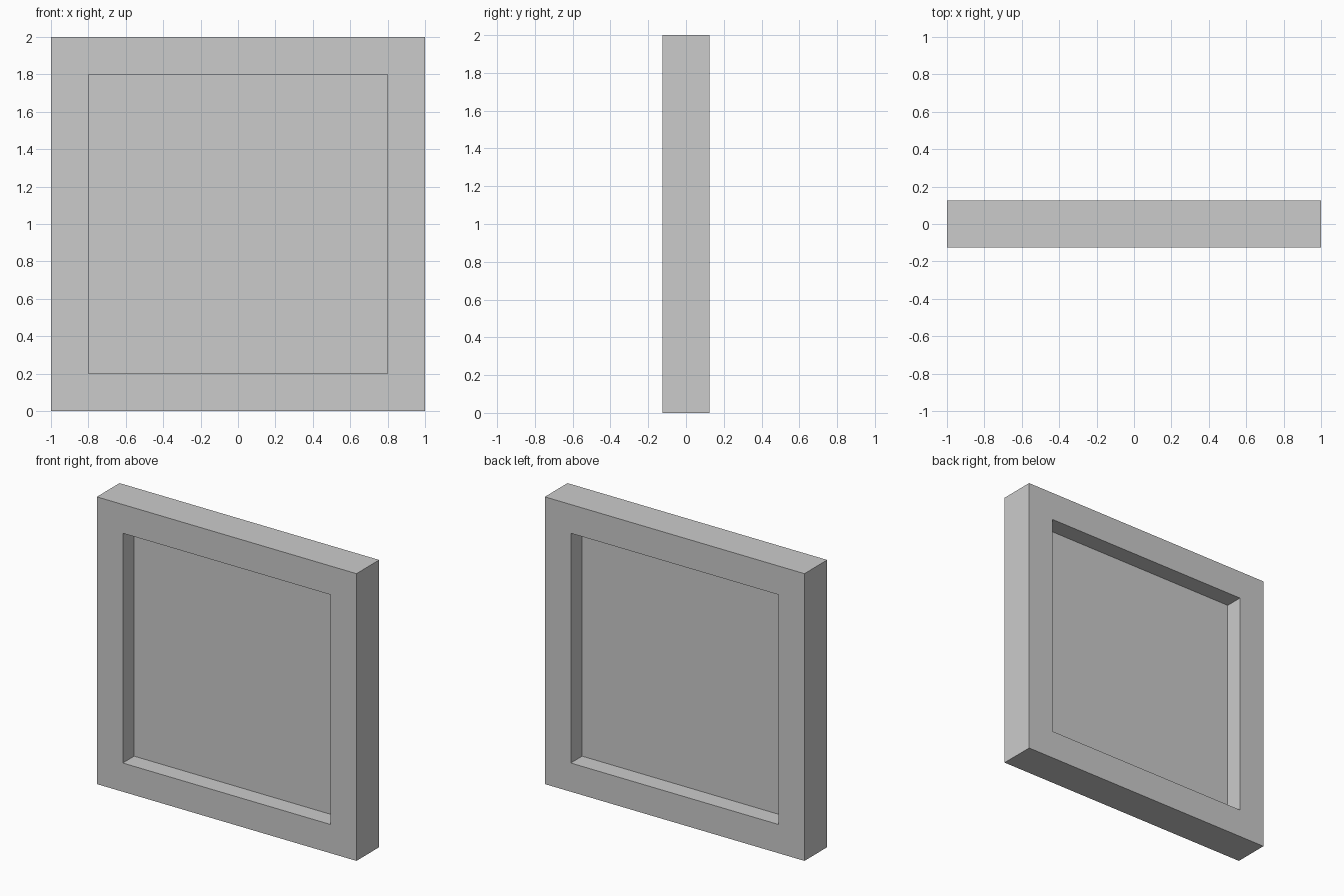
import bpy, bmesh

if "Cube" in bpy.data.objects:
    bpy.data.objects.remove(bpy.data.objects["Cube"])

SIZE, BORDER, DEPTH = 2.0, 0.2, 0.25


def square(bm, half, y):
    """Loop of four vertices in the XZ plane, centred at z = 1."""
    return [bm.verts.new((sx * half, y, SIZE / 2 + sz * half))
            for sx, sz in ((-1, -1), (1, -1), (1, 1), (-1, 1))]


def finish(bm, name):
    mesh = bpy.data.meshes.new(name)
    bm.to_mesh(mesh)
    bm.free()
    obj = bpy.data.objects.new(name, mesh)
    bpy.context.collection.objects.link(obj)
    return obj


half = SIZE / 2
inner = half - BORDER

# Square frame: four loops bridged around the border section
bm = bmesh.new()
loops = [square(bm, half, -DEPTH / 2), square(bm, half, DEPTH / 2),
         square(bm, inner, DEPTH / 2), square(bm, inner, -DEPTH / 2)]
for a, b in zip(loops, loops[1:] + loops[:1]):
    for i in range(4):
        j = (i + 1) % 4
        bm.faces.new((a[i], a[j], b[j], b[i]))
bmesh.ops.recalc_face_normals(bm, faces=bm.faces)
finish(bm, "frame")

# Thin pane recessed equally from front and back
bm = bmesh.new()
bm.faces.new(square(bm, inner, 0))
finish(bm, "pane")
